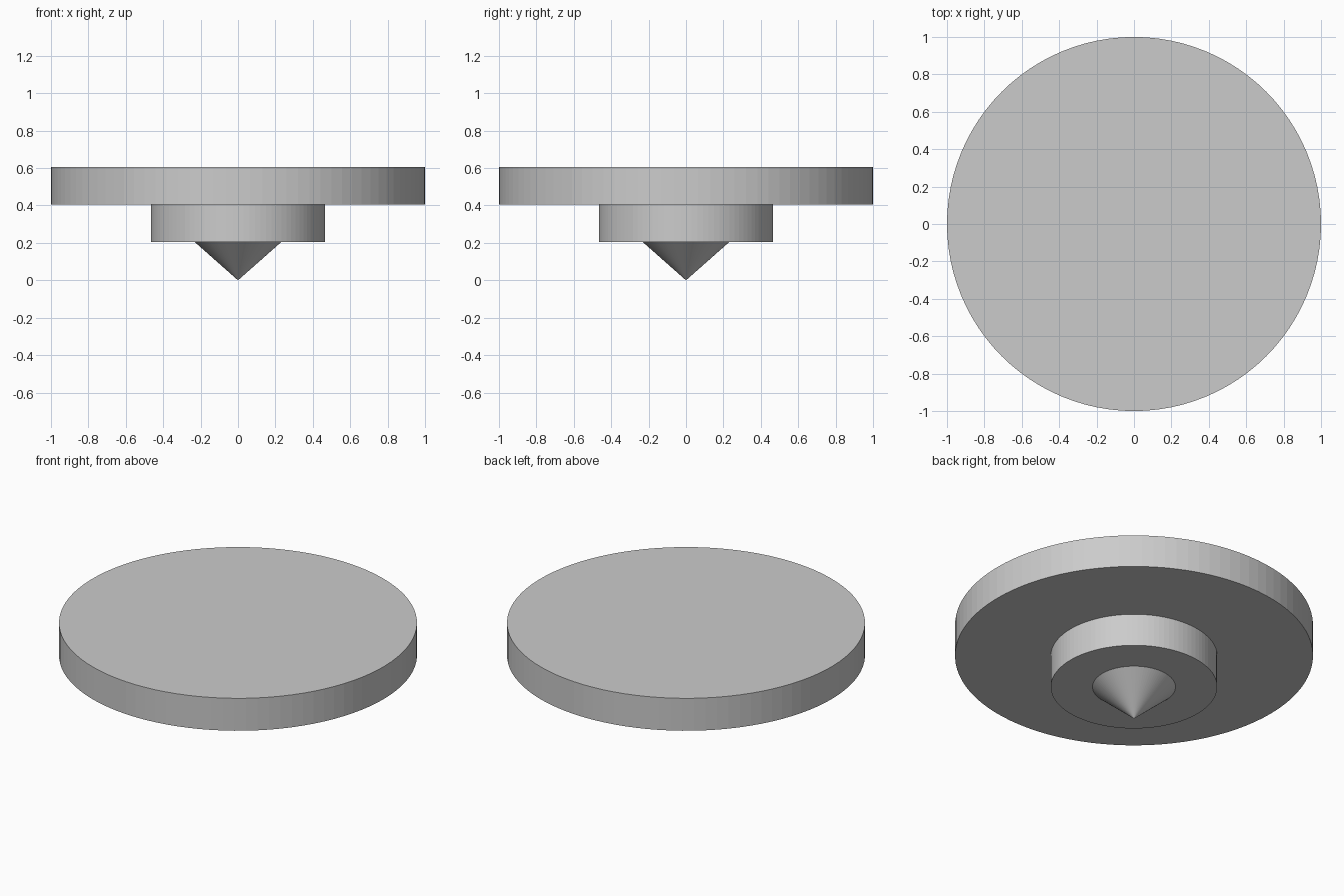
import bpy
from math import pi

SIDES = 96

cube = bpy.data.objects.get("Cube")
if cube:
    bpy.data.objects.remove(cube, do_unlink=True)

grey = bpy.data.materials.new("plain_grey")
grey.use_nodes = True
colour = (0.6, 0.6, 0.6, 1.0)
grey.diffuse_color = colour
grey.node_tree.nodes["Principled BSDF"].inputs["Base Color"].default_value = colour


def turned_part(name, bottom_radius, top_radius, bottom, top):
    """Flat-faced round part standing on the vertical axis."""
    bpy.ops.mesh.primitive_cone_add(
        vertices=SIDES, radius1=bottom_radius, radius2=top_radius,
        depth=top - bottom, location=(0, 0, (bottom + top) / 2),
        rotation=(0, 0, pi / 2))
    part = bpy.context.object
    part.name = name
    part.data.materials.append(grey)
    return part


# Wide disc on top, narrower hub below it, pointed tip at the bottom
turned_part("top_disc", 1.0, 1.0, 0.405, 0.605)
turned_part("hub", 0.465, 0.465, 0.205, 0.405)
turned_part("pointed_tip", 0.0, 0.232, 0.0, 0.205)
